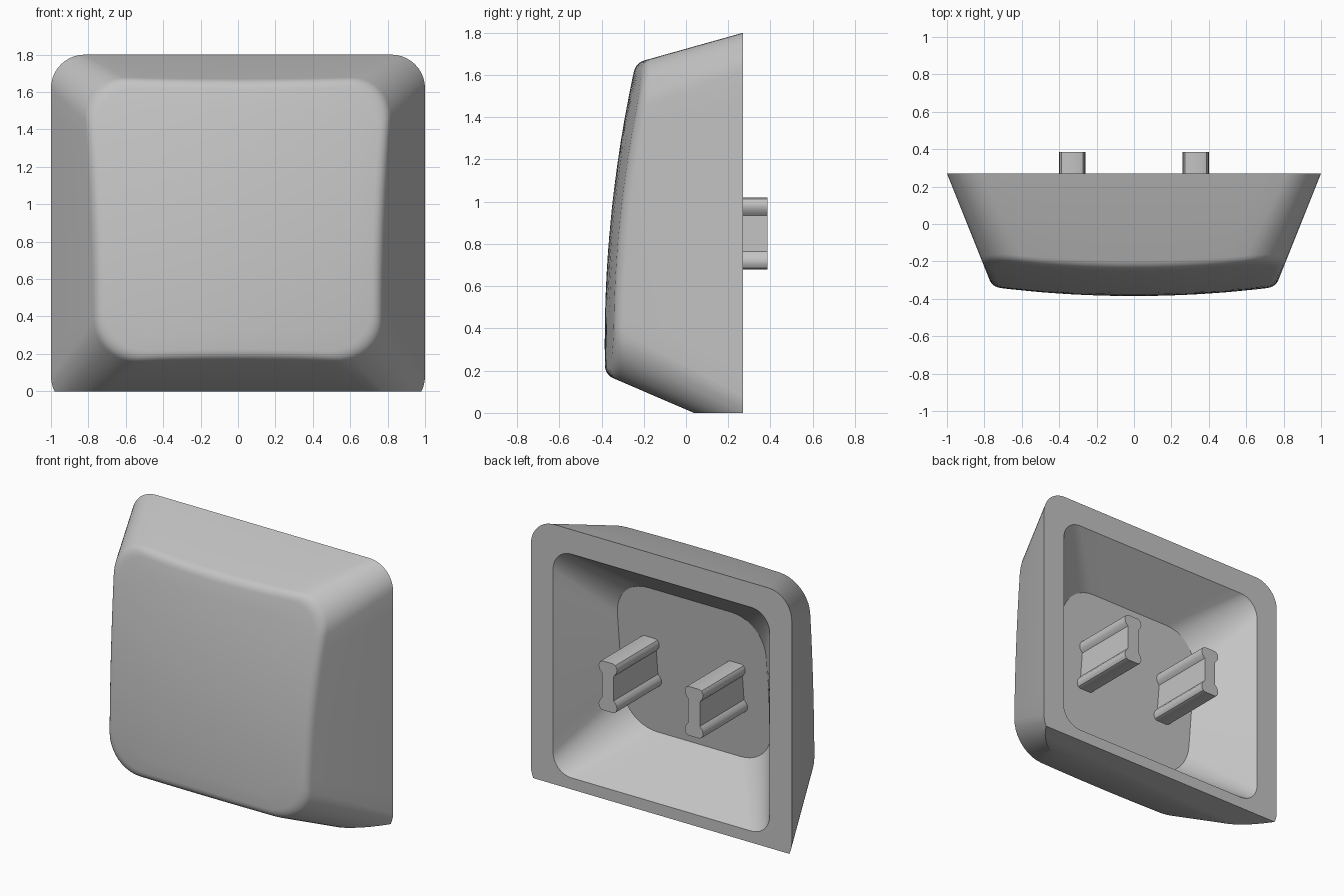
import bpy, bmesh, math
from mathutils import Vector

cube = bpy.data.objects.get("Cube")
if cube:
    bpy.data.objects.remove(cube)

grey = bpy.data.materials.new("light_grey_plastic")
grey.use_nodes = True
grey.diffuse_color = (0.55, 0.55, 0.55, 1)
grey.node_tree.nodes["Principled BSDF"].inputs["Base Color"].default_value = grey.diffuse_color

BACK = 0.27


def outline(hx, z0, z1, r, corner=10, side=12):
    """Rounded rectangle as (x, z) points, the same count for any size."""
    pts = []
    centres = [(hx - r, z1 - r), (r - hx, z1 - r), (r - hx, z0 + r), (hx - r, z0 + r)]
    for q in range(4):
        arc = []
        for k in range(corner + 1):
            a = math.pi / 2 * (q + k / corner)
            arc.append(Vector((centres[q][0] + r * math.cos(a), centres[q][1] + r * math.sin(a))))
        a = math.pi / 2 * (q + 1)
        nx, nz = centres[(q + 1) % 4]
        end = Vector((nx + r * math.cos(a), nz + r * math.sin(a)))
        pts += arc + [arc[-1].lerp(end, k / side) for k in range(1, side)]
    return pts


def shell(y):
    """Outer wall outline at depth y."""
    d = BACK - y
    return outline(1 - 0.4 * d, -0.1 + 0.43 * d, 1.8 - 0.28 * d, 0.18 + 0.1 * d)


def dish(x, z):
    """Convex front surface."""
    return -0.385 + (x * x + (z - 0.33) ** 2) / 12


def finish(bm, name):
    bmesh.ops.recalc_face_normals(bm, faces=bm.faces[:])
    mesh = bpy.data.meshes.new(name)
    bm.to_mesh(mesh)
    bm.free()
    mesh.materials.append(grey)
    obj = bpy.data.objects.new(name, mesh)
    bpy.context.collection.objects.link(obj)
    bpy.ops.object.select_all(action='DESELECT')
    obj.select_set(True)
    bpy.context.view_layer.objects.active = obj
    bpy.ops.object.shade_smooth_by_angle(angle=math.radians(30))
    return obj


def bridge(bm, rings):
    loops = [[bm.verts.new(p) for p in ring] for ring in rings]
    for a, b in zip(loops, loops[1:]):
        for i in range(len(a)):
            j = (i + 1) % len(a)
            bm.faces.new((a[i], a[j], b[j], b[i]))
    return loops


# Where the tapered wall meets the convex front
base = shell(BACK)
rim = []
for i in range(len(base)):
    y = -0.3
    for _ in range(8):
        p = shell(y)[i]
        y = dish(p.x, p.y)
    rim.append(Vector((p.x, y, p.y)))


def front_ring(s):
    ring = []
    for p in rim:
        x, z = p.x * s, 0.9 + (p.z - 0.9) * s
        ring.append(Vector((x, dish(x, z), z)))
    return ring


# Cap body: floor, cavity wall, back rim, outer wall, rounded edge, front
floor = [Vector((p.x, -0.09 + 0.1 * (p.y - 0.86), p.y)) for p in outline(0.57, 0.34, 1.38, 0.25)]
mouth = [Vector((p.x, BACK, p.y)) for p in outline(0.83, 0.08, 1.63, 0.14)]
back = [Vector((p.x, BACK, p.y)) for p in base]
low = [r + (b - r).normalized() * 0.045 for r, b in zip(rim, back)]
inner = front_ring(0.94)
rounded = []
for k in range(6):
    t = k / 5
    rounded.append([a.lerp(r, t).lerp(r.lerp(c, t), t) for a, r, c in zip(low, rim, inner)])
front = [front_ring(s) for s in (0.8, 0.65, 0.5, 0.35, 0.2, 0.08)]

bm = bmesh.new()
loops = bridge(bm, [floor, mouth, back] + rounded + front)
bm.faces.new(loops[0])
bm.faces.new(loops[-1])

# Flat underside
cut = bmesh.ops.bisect_plane(bm, geom=bm.verts[:] + bm.edges[:] + bm.faces[:], dist=1e-5,
                             plane_co=(0, 0, 0), plane_no=(0, 0, -1), clear_outer=True)
bmesh.ops.holes_fill(bm, edges=[e for e in bm.edges if e.is_boundary], sides=0)
finish(bm, "cap_body")

# Stems with rounded lobes and a narrow waist
lobe = [(0.04, 0.17), (0.058, 0.163), (0.068, 0.147), (0.07, 0.13),
        (0.065, 0.11), (0.053, 0.094), (0.045, 0.085)]
half = lobe + [(x, -z) for x, z in reversed(lobe)]
profile = half + [(-x, -z) for x, z in half]
for name, cx in (("left_stem", 0.33), ("right_stem", -0.33)):
    bm = bmesh.new()
    ends = bridge(bm, [[Vector((cx + x, y, 0.85 + z)) for x, z in profile] for y in (-0.13, 0.385)])
    for end in ends:
        bm.faces.new(end)
    finish(bm, name)
